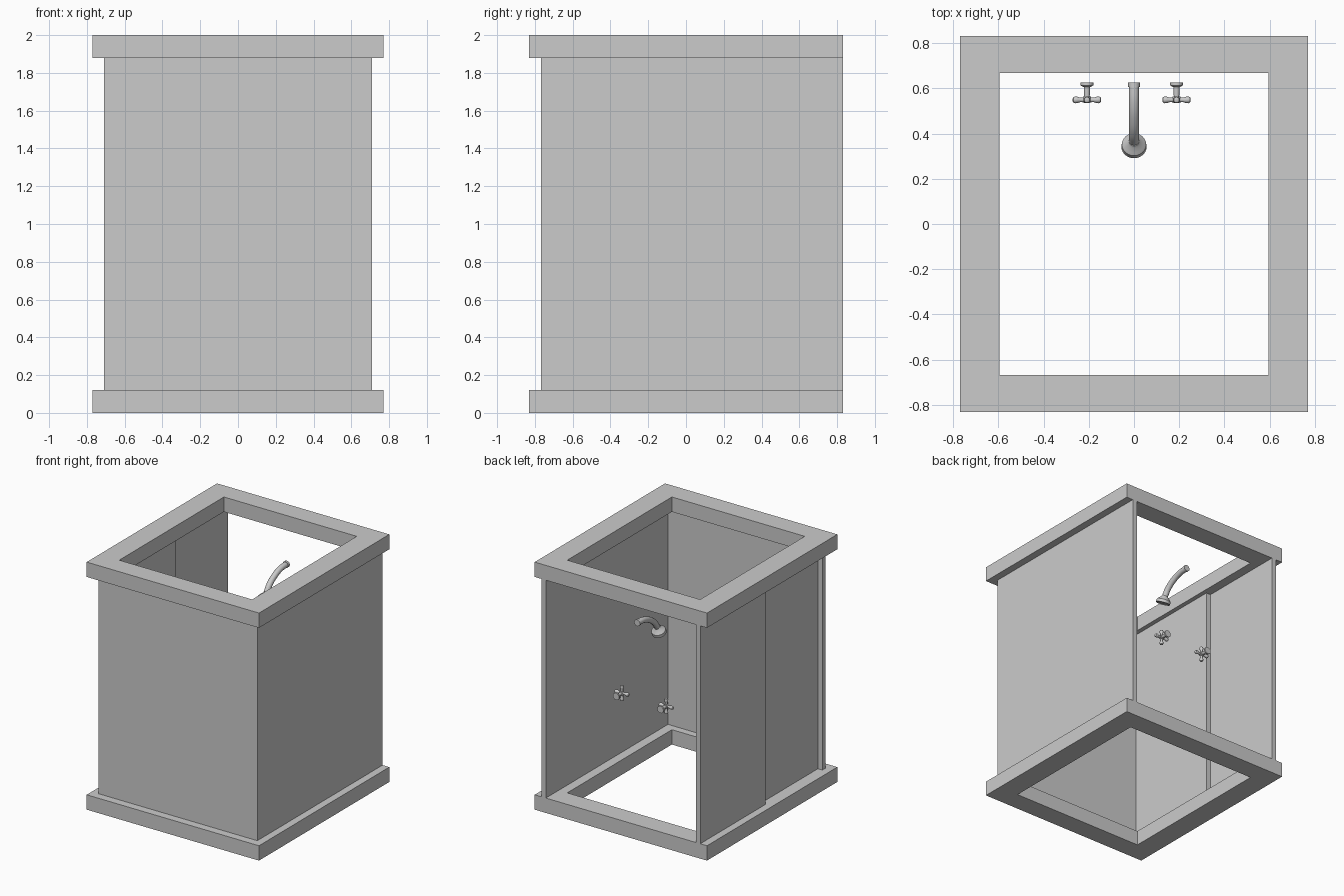
import bpy, bmesh, math
from mathutils import Vector, Matrix

if "Cube" in bpy.data.objects:
    bpy.data.objects.remove(bpy.data.objects["Cube"])


def finish(name, bm, smooth=False):
    bmesh.ops.recalc_face_normals(bm, faces=bm.faces)
    mesh = bpy.data.meshes.new(name)
    bm.to_mesh(mesh)
    bm.free()
    obj = bpy.data.objects.new(name, mesh)
    bpy.context.collection.objects.link(obj)
    if smooth:
        shade(obj)
    return obj


def shade(obj):
    bpy.ops.object.select_all(action='DESELECT')
    obj.select_set(True)
    bpy.context.view_layer.objects.active = obj
    bpy.ops.object.shade_smooth_by_angle(angle=math.radians(35))


def box(name, lo, hi):
    lo, hi = Vector(lo), Vector(hi)
    bm = bmesh.new()
    bmesh.ops.create_cube(bm, size=1, matrix=Matrix.Translation((lo + hi) / 2)
                          @ Matrix.Diagonal((*(hi - lo), 1)))
    return finish(name, bm)


def frame(name, z0, z1):
    # rectangular ring: four corner cross-sections joined in a loop
    section = [(0.77, 0.832, z0), (0.77, 0.832, z1), (0.594, 0.668, z1), (0.594, 0.668, z0)]
    bm = bmesh.new()
    rings = [[bm.verts.new((sx * x, sy * y, z)) for x, y, z in section]
             for sx, sy in ((1, 1), (-1, 1), (-1, -1), (1, -1))]
    for i in range(4):
        a, b = rings[i], rings[(i + 1) % 4]
        for j in range(4):
            k = (j + 1) % 4
            bm.faces.new((a[j], b[j], b[k], a[k]))
    return finish(name, bm)


def lathe(bm, profile, origin, axis, n=20):
    # profile is (distance along axis, radius); both ends are capped
    m = Matrix.Translation(origin) @ Vector(axis).to_track_quat('Z', 'Y').to_matrix().to_4x4()
    rings = [[bm.verts.new(m @ Vector((r * math.cos(t), r * math.sin(t), h)))
              for t in (2 * math.pi * i / n for i in range(n))] for h, r in profile]
    for a, b in zip(rings, rings[1:]):
        for i in range(n):
            k = (i + 1) % n
            bm.faces.new((a[i], a[k], b[k], b[i]))
    bm.faces.new(rings[0])
    bm.faces.new(rings[-1])


# base tray rim and top rim
frame("base_frame", 0, 0.12)
frame("top_frame", 1.88, 2)

# walls, open at the back, with two overlapping sliding panels on the left
Z0, Z1 = 0.12, 1.88
box("front_panel", (-0.71, -0.767, Z0), (0.71, -0.727, Z1))
box("right_panel", (0.67, -0.727, Z0), (0.71, 0.832, Z1))
box("left_outer_door", (-0.71, 0.0, Z0), (-0.67, 0.832, Z1))
box("left_inner_door", (-0.67, -0.727, Z0), (-0.63, 0.105, Z1))

# curved shower pipe
curve = bpy.data.curves.new("shower_pipe", 'CURVE')
curve.dimensions = '3D'
curve.bevel_depth = 0.023
curve.bevel_resolution = 4
curve.resolution_u = 5
curve.use_fill_caps = True
path = [(0.622, 1.635), (0.54, 1.628), (0.46, 1.596), (0.40, 1.55), (0.366, 1.502)]
spline = curve.splines.new('BEZIER')
spline.bezier_points.add(len(path) - 1)
for p, (y, z) in zip(spline.bezier_points, path):
    p.co = (0, y, z)
    p.handle_left_type = p.handle_right_type = 'AUTO'
pipe = bpy.data.objects.new("shower_pipe", curve)
bpy.context.collection.objects.link(pipe)
bpy.ops.object.select_all(action='DESELECT')
pipe.select_set(True)
bpy.context.view_layer.objects.active = pipe
bpy.ops.object.convert(target='MESH')
shade(bpy.context.view_layer.objects.active)

# wall collar
bm = bmesh.new()
lathe(bm, [(0, 0.026), (0.02, 0.026)], (0, 0.605, 1.635), (0, 1, 0))
finish("pipe_collar", bm, True)

# flared shower head
bm = bmesh.new()
lathe(bm, [(0, 0.023), (0.012, 0.03), (0.025, 0.044), (0.036, 0.054), (0.06, 0.056), (0.06, 0.048),
           (0.055, 0.044)], (0, 0.366, 1.505), (0, -0.4, -0.92), 24)
finish("shower_head", bm, True)

# two cross-handled taps
for name, x in (("left_tap", -0.208), ("right_tap", 0.188)):
    bm = bmesh.new()
    # flange, stem and hub
    lathe(bm, [(0, 0.028), (0.012, 0.028), (0.02, 0.014), (0.06, 0.012), (0.062, 0.018),
               (0.084, 0.018), (0.09, 0.012)], (x, 0.625, 0.99), (0, -1, 0))
    # four arms with rounded ends
    for axis in ((1, 0, 0), (-1, 0, 0), (0, 0, 1), (0, 0, -1)):
        lathe(bm, [(0.008, 0.011), (0.03, 0.010), (0.042, 0.014), (0.052, 0.015),
                   (0.06, 0.012), (0.063, 0.006)], (x, 0.549, 0.99), axis, 12)
    finish(name, bm, True)
